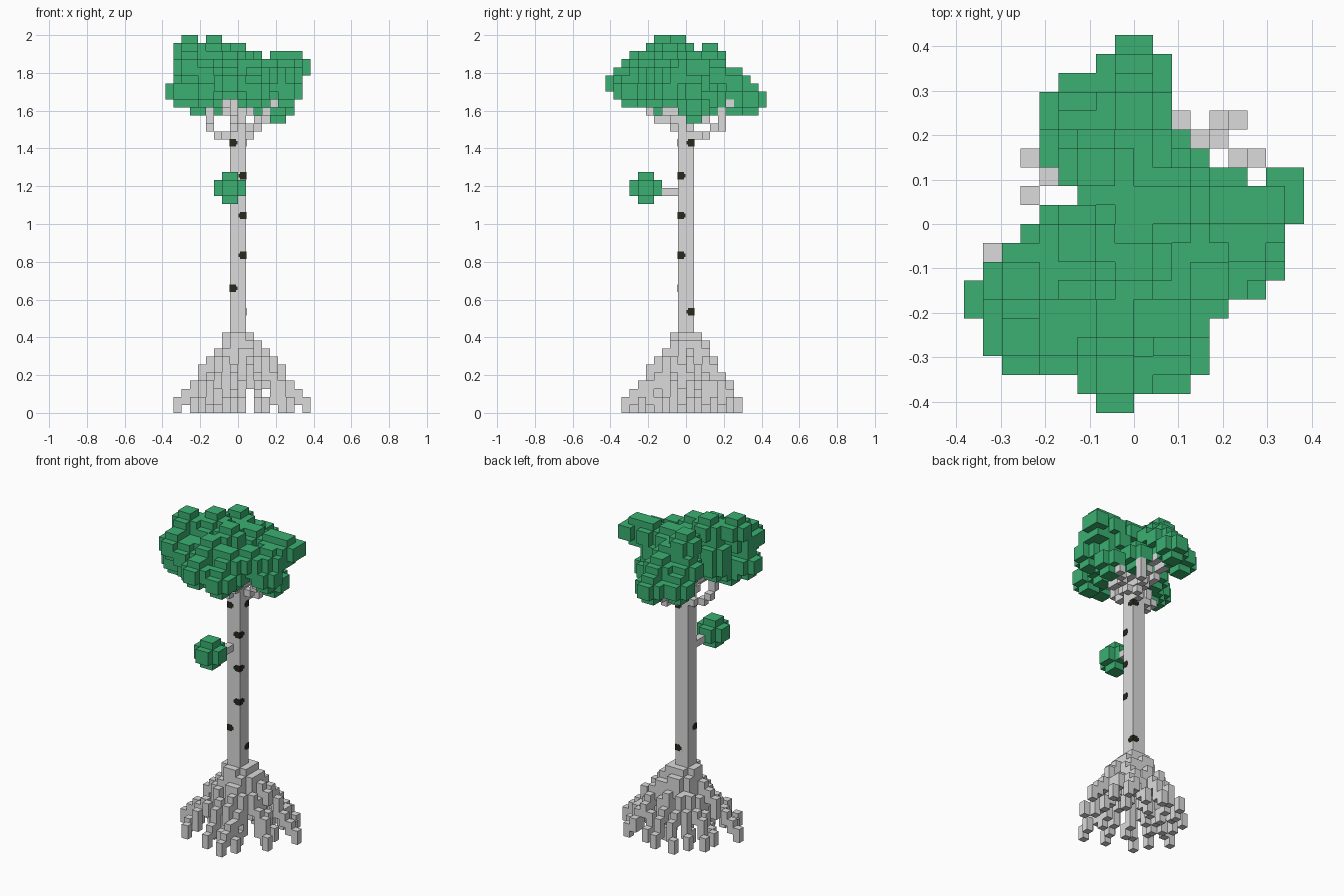
import bpy, bmesh, math
from mathutils import Vector

if "Cube" in bpy.data.objects:
    bpy.data.objects.remove(bpy.data.objects["Cube"])

V = 2 / 47          # edge length of one block


def material(name, rgb):
    m = bpy.data.materials.new(name)
    m.diffuse_color = (*rgb, 1)
    m.use_nodes = True
    m.node_tree.nodes["Principled BSDF"].inputs["Base Color"].default_value = (*rgb, 1)
    return m


BARK = material("pale bark", (0.71, 0.71, 0.71))
LEAF = material("leaf green", (0.043, 0.435, 0.165))
DARK = material("dark knot", (0.022, 0.021, 0.014))


def finish(name, bm, mat):
    mesh = bpy.data.meshes.new(name)
    bm.to_mesh(mesh)
    bm.free()
    mesh.materials.append(mat)
    ob = bpy.data.objects.new(name, mesh)
    bpy.context.collection.objects.link(ob)
    return ob


def add_box(bm, lo, hi):
    res = bmesh.ops.create_cube(bm, size=1)
    for v in res["verts"]:
        v.co = [lo[i] if v.co[i] < 0 else hi[i] for i in range(3)]


def block_object(name, cells, mat):
    """Outer skin of a set of unit blocks."""
    bm = bmesh.new()
    verts = {}
    for c in cells:
        for axis in range(3):
            for side in (0, 1):
                n = list(c)
                n[axis] += 1 if side else -1
                if tuple(n) in cells:
                    continue
                a, b = (axis + 1) % 3, (axis + 2) % 3
                ring = []
                for da, db in ((0, 0), (1, 0), (1, 1), (0, 1)):
                    p = list(c)
                    p[axis] += side
                    p[a] += da
                    p[b] += db
                    p = tuple(p)
                    if p not in verts:
                        verts[p] = bm.verts.new([q * V for q in p])
                    ring.append(verts[p])
                bm.faces.new(ring if side else ring[::-1])
    return finish(name, bm, mat)


def ball(cx, cy, cz):
    """Four-block-wide rounded clump centred on a grid corner."""
    r = (-2, -1, 0, 1)
    return {(cx + i, cy + j, cz + k) for i in r for j in r for k in r
            if sum(d in (-2, 1) for d in (i, j, k)) < 2}


def line(a, b):
    """Chain of blocks from a to b."""
    a, b = Vector(a), Vector(b)
    n = int(max(abs(d) for d in b - a))
    return {tuple(round(q) for q in a.lerp(b, t / n)) for t in range(n + 1)}


# Crown: overlapping leaf clumps
clumps = [
    (-7, -4, 40), (7, 1, 43), (0, 8, 39), (-1, -8, 41), (-6, -3, 45), (-3, -1, 45),
    (-2, 3, 44), (5, 1, 38), (2, 3, 39), (-3, 6, 39), (0, 6, 41), (-3, 4, 41),
    (2, -7, 40), (-6, -6, 43), (-4, -5, 40), (6, -2, 40), (4, -3, 42), (2, -5, 42),
    (-4, -1, 42), (0, -2, 44), (2, 1, 43), (5, 1, 43), (-1, -5, 43), (0, 4, 42),
    (-5, -3, 39), (-4, -6, 42), (3, -1, 41), (0, 1, 43), (-6, -4, 43), (6, -1, 42),
    (2, -4, 40), (-3, -3, 43), (4, 1, 41), (-4, -1, 40)]
crown = set()
for c in clumps:
    crown |= ball(*c)
# The outermost clump leans outward
crown |= {(8, 2, 42), (8, 2, 43)}
crown = {c for c in crown if c[:2] != (6, 2)}
block_object("leaf_crown", crown, LEAF)

# Low side clump and its twig
block_object("side_leaf_clump", ball(-1, -5, 28), LEAF)
block_object("side_twig", {(-1, -2, 27), (-1, -3, 27), (-1, -4, 28)}, BARK)

# Trunk
bm = bmesh.new()
add_box(bm, (-V, -V, 5 * V), (V, V, 38 * V))
finish("trunk", bm, BARK)

# Branches reaching into the crown, kept beneath the leaves
branches = set()
for a, b in [((0, 1, 34), (2, 4, 35)), ((2, 4, 35), (2, 4, 38)), ((1, 0, 35), (5, 2, 37)),
             ((-1, 1, 36), (-3, 5, 39)), ((0, 1, 36), (0, 7, 39)),
             ((-1, 0, 34), (-3, -1, 34)), ((-3, -1, 34), (-5, -2, 38)),
             ((-5, -2, 38), (-7, -3, 40)),
             ((-1, -1, 35), (-1, -4, 36)), ((-1, -4, 36), (-1, -6, 39)),
             ((0, -2, 36), (2, -5, 39)), ((1, 0, 35), (5, -2, 39))]:
    branches |= line(a, b)
for i in range(-2, 2):
    for j in range(-2, 2):
        branches.add((i, j, 37))
shade = {c[:2] for c in crown}
block_object("branches", {c for c in branches if c[:2] in shade}, BARK)

# Roots: stepped chains of short posts running from the trunk to each foot
feet = [(2, -8), (3, -6), (6, -3), (8, 1), (6, 3), (5, 5), (2, 5), (0, 6), (-3, 6),
        (-6, 3), (-5, 0), (-8, -2), (-6, -4), (-5, -6), (-1, -7), (0, -5),
        (-4, 4), (-4, -1), (-2, -4), (2, -4), (5, 0), (3, 2), (0, 3), (-3, 2), (5, -2)]
# Forked toes beside the main chains
roots = {(-6, 1, 0), (-6, 1, 1), (4, 5, 1), (4, 5, 2), (3, 4, 3), (3, 4, 4), (5, 3, 2), (5, 3, 3)}
for fx, fy in feet:
    n = max(abs(fx), abs(fy))
    reach = math.hypot(fx, fy)
    path = []
    for s in range(1, n + 1):
        t = s / n
        top = 9.4 - 8.4 * (t * reach - 1) / (reach - 1)
        path.append((round(fx * t), round(fy * t), min(9, max(1, round(top)))))
    for s, (i, j, k) in enumerate(path):
        low = path[s + 1][2] if s + 1 < n else 0
        for h in range(max(0, min(low, k - 1)), k + 1):
            roots.add((i, j, h))
# Cross-shaped collar where the roots meet the trunk
for i in range(-2, 2):
    for j in range(-2, 2):
        if i in (-1, 0) or j in (-1, 0):
            roots.update({(i, j, 9), (i, j, 8)})
        roots.add((i, j, 7))
block_object("roots", roots, BARK)

# Dark knots wrapped around the trunk corners
bm = bmesh.new()
for sx, sy, z in [(-1, -1, 1.43), (-1, -1, 0.66), (1, -1, 1.255), (1, -1, 1.045),
                  (1, -1, 0.835), (1, 1, 1.43), (1, 1, 0.535)]:
    for width, half in ((0.031, 0.019), (0.041, 0.01)):
        xs = sorted((sx * (V + 0.002), sx * (V - width)))
        ys = sorted((sy * (V + 0.002), sy * (V - width)))
        add_box(bm, (xs[0], ys[0], z - half), (xs[1], ys[1], z + half))
finish("trunk_knots", bm, DARK)
